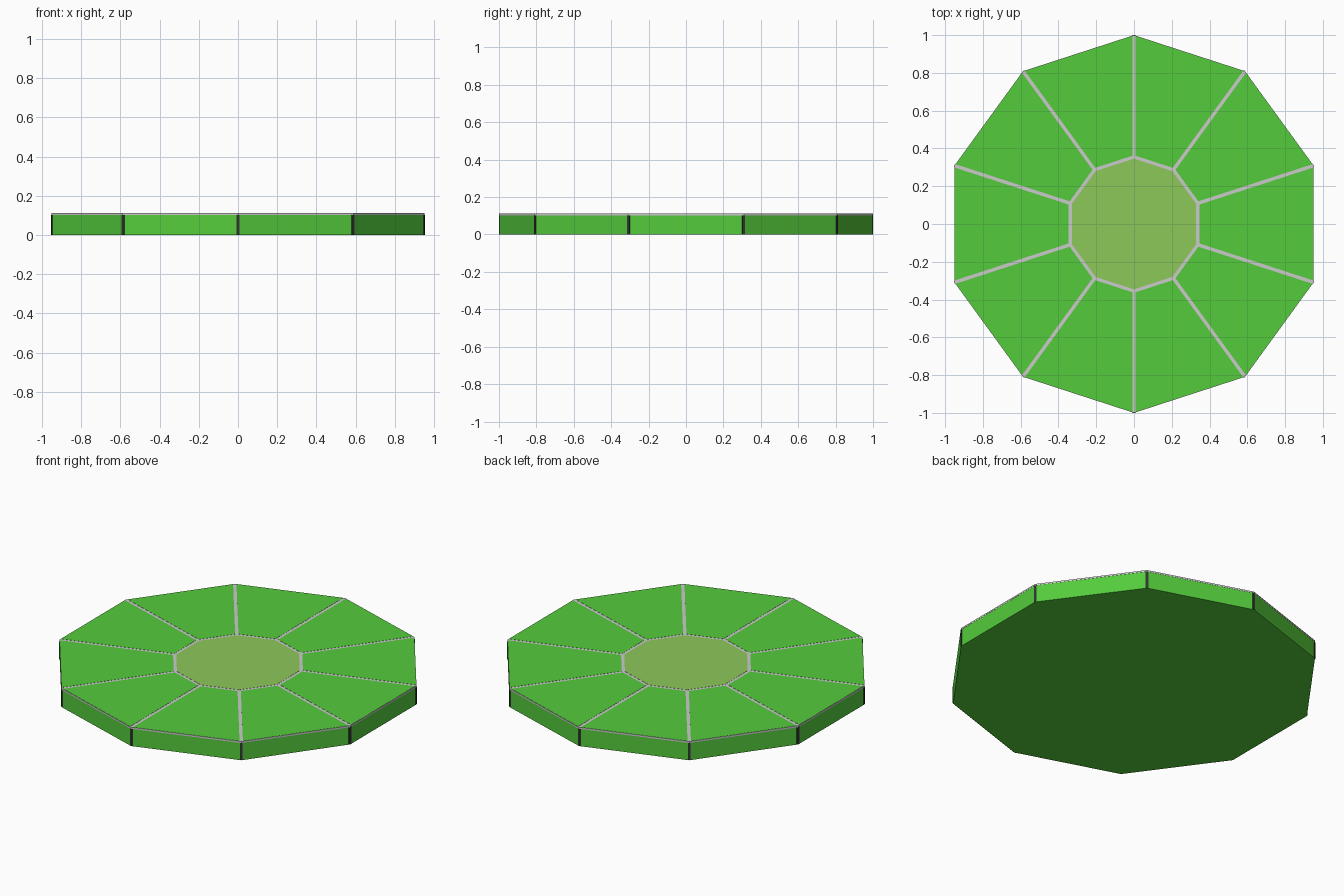
import bpy, bmesh
from math import sin, cos, pi
from mathutils import Vector

if "Cube" in bpy.data.objects:
    bpy.data.objects.remove(bpy.data.objects["Cube"])

N = 10
H = 0.112        # overall height
TRIM = 0.102     # underside of the pale trim plate
INNER = 0.355    # radius of the centre panel
GAP = 0.009      # half width of the pale seams


def material(name, rgb):
    m = bpy.data.materials.new(name)
    m.diffuse_color = (*rgb, 1)
    m.use_nodes = True
    m.node_tree.nodes["Principled BSDF"].inputs["Base Color"].default_value = m.diffuse_color
    return m


green = material("green", (0.09, 0.60, 0.045))
olive = material("olive_green", (0.27, 0.58, 0.10))
pale = material("pale_grey", (0.55, 0.55, 0.56))
dark = material("dark_grey", (0.03, 0.035, 0.03))


def ring(r):
    # Decagon with corners on the y axis
    return [Vector((r * sin(2 * pi * i / N), r * cos(2 * pi * i / N))) for i in range(N)]


def prism(name, outlines, z0, z1, mat):
    # Extrude flat outlines between two heights
    bm = bmesh.new()
    for pts in outlines:
        lo = [bm.verts.new((p.x, p.y, z0)) for p in pts]
        hi = [bm.verts.new((p.x, p.y, z1)) for p in pts]
        bm.faces.new(lo)
        bm.faces.new(hi)
        for i in range(len(pts)):
            j = (i + 1) % len(pts)
            bm.faces.new((lo[i], lo[j], hi[j], hi[i]))
    bmesh.ops.recalc_face_normals(bm, faces=bm.faces)
    me = bpy.data.meshes.new(name)
    bm.to_mesh(me)
    bm.free()
    me.materials.append(mat)
    ob = bpy.data.objects.new(name, me)
    bpy.context.collection.objects.link(ob)
    return ob


# Solid body and the pale plate whose seams show between the panels
prism("base_slab", [ring(0.999)], 0, TRIM, green)
prism("trim_plate", [ring(1.0)], TRIM, H - 0.001, pale)

# Ten wedge panels, inset by the seam width along the spokes
outer, inner = ring(0.998), ring(INNER + GAP)
wedges = []
for i in range(N):
    j = (i + 1) % N
    side = (outer[j] - outer[i]).normalized() * (GAP / cos(pi / N))
    wedges.append([inner[i] + side, outer[i] + side, outer[j] - side, inner[j] - side])
prism("wedge_panels", wedges, TRIM, H, green)

# Centre panel
prism("centre_panel", [ring(INNER - GAP)], TRIM, H, olive)

# Dark upright strips on the side corners
strips = []
for c in ring(1.0):
    t = Vector((c.y, -c.x)) * 0.008
    strips.append([c * 0.98 - t, c * 0.9995 - t, c * 0.9995 + t, c * 0.98 + t])
prism("corner_strips", strips, 0.001, TRIM, dark)
